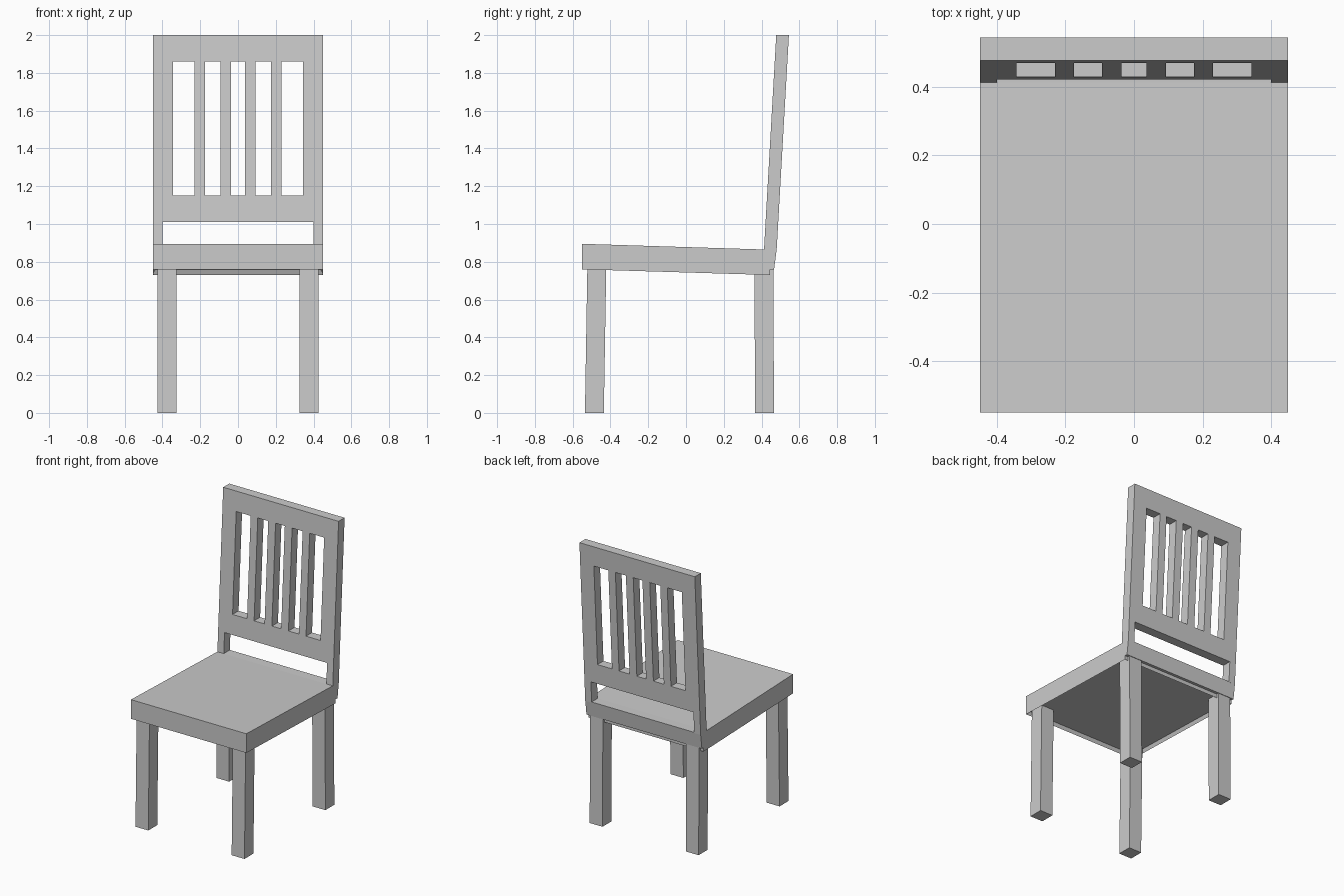
import bpy, bmesh, math

if "Cube" in bpy.data.objects:
    bpy.data.objects.remove(bpy.data.objects["Cube"])


def finish(bm, name):
    bmesh.ops.recalc_face_normals(bm, faces=bm.faces[:])
    me = bpy.data.meshes.new(name)
    bm.to_mesh(me)
    bm.free()
    ob = bpy.data.objects.new(name, me)
    bpy.context.collection.objects.link(ob)
    return ob


# Seat: side profile extruded across x, with a shallow recess underneath
def make_seat():
    profile = [(-.55, .76), (-.55, .895), (.413, .865), (.48, .865),
               (.466, .758), (.446, .758), (.446, .73)]
    bm = bmesh.new()
    left = bm.faces.new([bm.verts.new((-.45, y, z)) for y, z in profile])
    ext = bmesh.ops.extrude_face_region(bm, geom=[left], use_keep_orig=True)
    for v in ext["geom"]:
        if isinstance(v, bmesh.types.BMVert):
            v.co.x = .45
    bmesh.ops.recalc_face_normals(bm, faces=bm.faces[:])
    under = max((f for f in bm.faces if f.normal.z < -.9), key=lambda f: f.calc_area())
    bmesh.ops.inset_region(bm, faces=[under], thickness=.015)
    for v in under.verts:
        v.co.z += .025
    return finish(bm, "seat")


# Leg: square post whose top is shifted slightly along y
def make_leg(name, x, y_foot, y_top, z_top):
    bm = bmesh.new()
    bmesh.ops.create_cube(bm, size=1)
    for v in bm.verts:
        top = v.co.z > 0
        v.co = (x + v.co.x * .1, (y_top if top else y_foot) + v.co.y * .1,
                z_top if top else 0)
    return finish(bm, name)


# Backrest: leaning plate on a cell grid, leaving out the open cells
def make_back():
    xs = [-.45, -.4, -.343, -.23, -.175, -.093, -.036, .036,
          .093, .175, .23, .343, .4, .45]
    zs = [.86, 1.01, 1.15, 1.86, 2.0]
    nx = len(xs) - 1

    def solid(i, k):
        if k == 0:
            return i in (0, nx - 1)
        return not (k == 2 and 2 <= i <= 10 and i % 2 == 0)

    bm = bmesh.new()
    grid = {}

    def vert(i, k, back):
        key = (i, k, back)
        if key not in grid:
            y = .413 + (zs[k] - .865) * .057 + .067 * back
            grid[key] = bm.verts.new((xs[i], y, zs[k]))
        return grid[key]

    faces = []
    for i in range(nx):
        for k in range(len(zs) - 1):
            if solid(i, k):
                for b in (0, 1):
                    ring = [(i, k), (i + 1, k), (i + 1, k + 1), (i, k + 1)]
                    faces.append(bm.faces.new([vert(*c, b) for c in ring]))
    # walls around the outline and every opening
    for e in [e for e in bm.edges if e.is_boundary]:
        a, b = [next(q for q, v in grid.items() if v is w) for w in e.verts]
        if a[2] == 0:
            bm.faces.new([grid[a], grid[b], grid[b[:2] + (1,)], grid[a[:2] + (1,)]])
    bmesh.ops.recalc_face_normals(bm, faces=bm.faces[:])
    return finish(bm, "slatted_back")


make_seat()
make_back()
for side, s in (("left", -1), ("right", 1)):
    make_leg(f"front_leg_{side}", s * .375, -.485, -.472, .787)
    make_leg(f"rear_leg_{side}", s * .375, .416, .412, .765)
